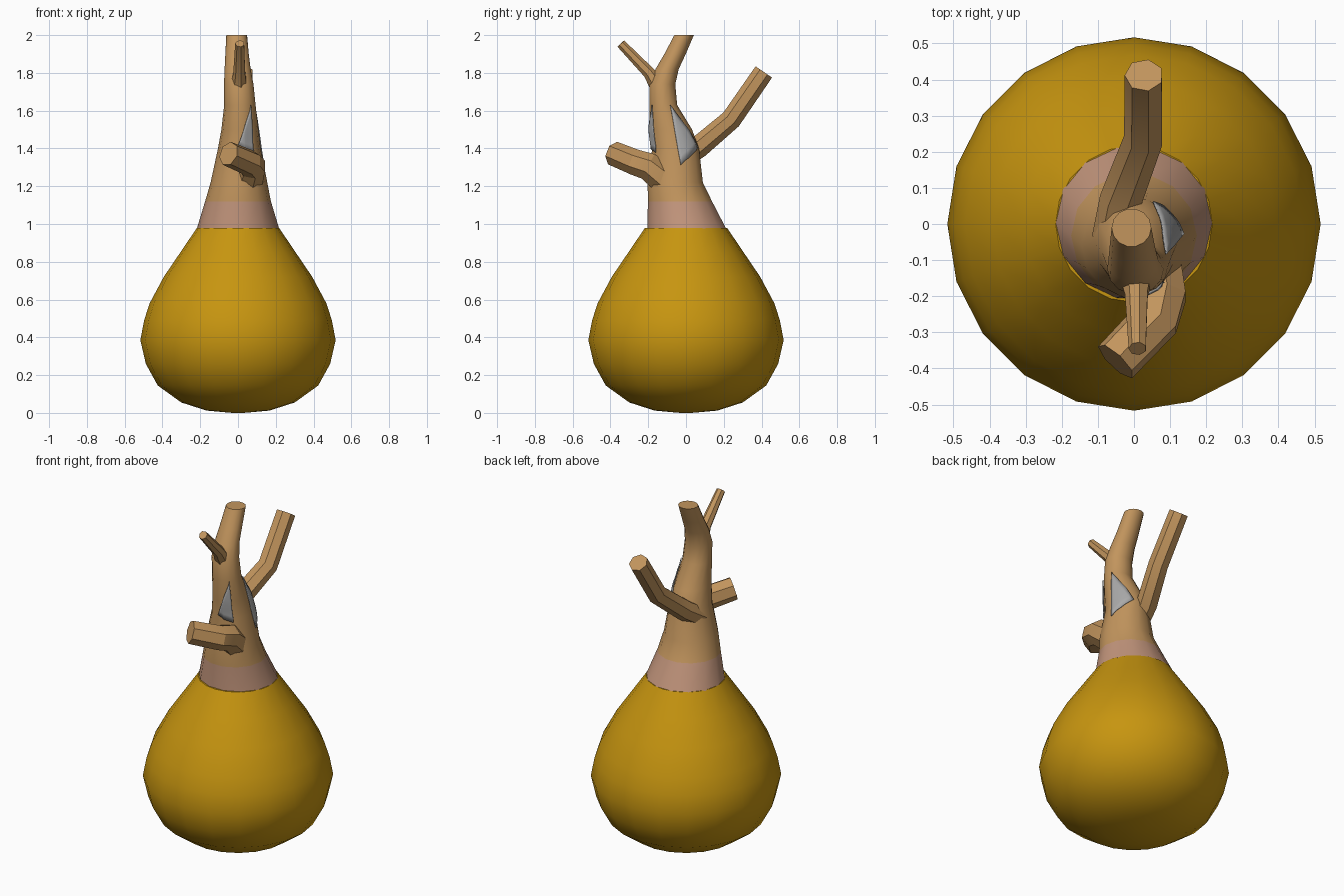
import bpy, bmesh, math
from mathutils import Vector

cube = bpy.data.objects.get("Cube")
if cube:
    bpy.data.objects.remove(cube, do_unlink=True)


def material(name, rgb):
    m = bpy.data.materials.new(name)
    m.use_nodes = True
    m.diffuse_color = (*rgb, 1)
    bsdf = m.node_tree.nodes["Principled BSDF"]
    bsdf.inputs["Base Color"].default_value = (*rgb, 1)
    bsdf.inputs["Roughness"].default_value = 0.8
    return m


OCHRE = material("ochre", (0.57, 0.30, 0.005))
BARK = material("bark brown", (0.54, 0.30, 0.11))
PINK = material("dusty pink", (0.54, 0.30, 0.20))
GREY = material("scar grey", (0.40, 0.40, 0.40))


def finish(name, bm, mats, angle):
    bmesh.ops.recalc_face_normals(bm, faces=bm.faces)
    me = bpy.data.meshes.new(name)
    bm.to_mesh(me)
    bm.free()
    ob = bpy.data.objects.new(name, me)
    bpy.context.collection.objects.link(ob)
    for m in mats:
        me.materials.append(m)
    bpy.ops.object.select_all(action='DESELECT')
    ob.select_set(True)
    bpy.context.view_layer.objects.active = ob
    bpy.ops.object.shade_smooth_by_angle(angle=math.radians(angle))
    return ob


def loft(bm, rings):
    """Skin a list of point rings and cap both ends."""
    loops = [[bm.verts.new(p) for p in ring] for ring in rings]
    n = len(loops[0])
    for a, b in zip(loops, loops[1:]):
        for i in range(n):
            j = (i + 1) % n
            bm.faces.new((a[i], a[j], b[j], b[i]))
    bm.faces.new(loops[0][::-1])
    bm.faces.new(loops[-1])


def ellipse(z, cx, cy, rx, ry, n):
    steps = [2 * math.pi * i / n for i in range(n)]
    return [(cx + rx * math.cos(a), cy + ry * math.sin(a), z) for a in steps]


def branch(name, path, sides, angle=25):
    """Tapering tube along (x, y, z, radius) points with mitred bends."""
    pts = [Vector(p[:3]) for p in path]
    rings = []
    for k, p in enumerate(pts):
        t = Vector()
        if k > 0:
            t += (p - pts[k - 1]).normalized()
        if k < len(pts) - 1:
            t += (pts[k + 1] - p).normalized()
        t.normalize()
        u = (Vector((1, 0, 0)) - t * t.x).normalized()
        v = t.cross(u)
        r = path[k][3]
        rings.append([p + r * (u * math.cos(a) + v * math.sin(a))
                      for a in (2 * math.pi * (i + 0.5) / sides for i in range(sides))])
    bm = bmesh.new()
    loft(bm, rings)
    return finish(name, bm, [BARK], angle)


# Round bulb
profile = [(0.0, 0.03), (0.012, 0.165), (0.055, 0.30), (0.145, 0.425), (0.26, 0.488),
           (0.385, 0.517), (0.49, 0.497), (0.58, 0.468), (0.72, 0.393),
           (0.85, 0.305), (0.98, 0.217)]
bm = bmesh.new()
loft(bm, [ellipse(z, 0, 0, r, r, 20) for z, r in profile])
finish("bulb", bm, [OCHRE], 50)

# Trunk with a pink collar at its base
trunk_rings = [(0.975, 0, 0.004, 0.218, 0.214), (1.12, 0, -0.032, 0.174, 0.174),
               (1.22, 0.005, -0.057, 0.150, 0.150), (1.40, 0.007, -0.055, 0.113, 0.127),
               (1.50, 0.010, -0.080, 0.098, 0.115), (1.63, 0.010, -0.120, 0.083, 0.075),
               (1.74, 0.004, -0.125, 0.078, 0.070), (1.82, -0.002, -0.100, 0.069, 0.063),
               (1.90, -0.005, -0.058, 0.062, 0.058), (2.0, -0.007, -0.010, 0.055, 0.053)]
bm = bmesh.new()
loft(bm, [ellipse(*r, 14) for r in trunk_rings])
for f in bm.faces:
    f.material_index = 1 if f.calc_center_median().z < 1.12 else 0
trunk = finish("trunk", bm, [BARK, PINK], 50)

# Branches
branch("rear_branch", [(-0.055, -0.04, 1.34, 0.062), (-0.035, 0.07, 1.41, 0.060),
                       (0.028, 0.24, 1.555, 0.056), (0.028, 0.412, 1.805, 0.054)], 7)
branch("front_branch", [(0.045, -0.07, 1.20, 0.085), (0.075, -0.20, 1.305, 0.075),
                        (0.06, -0.265, 1.325, 0.070), (-0.05, -0.38, 1.372, 0.066)], 7)
branch("upper_twig", [(0.006, -0.13, 1.70, 0.050), (0.008, -0.195, 1.80, 0.033),
                      (0.010, -0.345, 1.955, 0.025)], 7)


# Grey scars: thin triangular plates hugging the trunk
def scar(name, corners):
    bm = bmesh.new()
    bm.faces.new([bm.verts.new(c) for c in corners])
    bmesh.ops.subdivide_edges(bm, edges=bm.edges[:], cuts=7, use_grid_fill=True)
    ob = finish(name, bm, [GREY], 50)
    wrap = ob.modifiers.new("hug", 'SHRINKWRAP')
    wrap.target = trunk
    wrap.wrap_method = 'NEAREST_SURFACEPOINT'
    wrap.wrap_mode = 'ABOVE_SURFACE'
    wrap.offset = 0.006
    solid = ob.modifiers.new("thickness", 'SOLIDIFY')
    solid.thickness = 0.004
    solid.offset = 0


scar("side_scar", [(0.085, -0.085, 1.63), (0.125, -0.03, 1.31), (0.055, 0.065, 1.41)])
scar("front_scar", [(0.075, -0.185, 1.63), (0.0, -0.21, 1.41), (0.085, -0.16, 1.38)])
